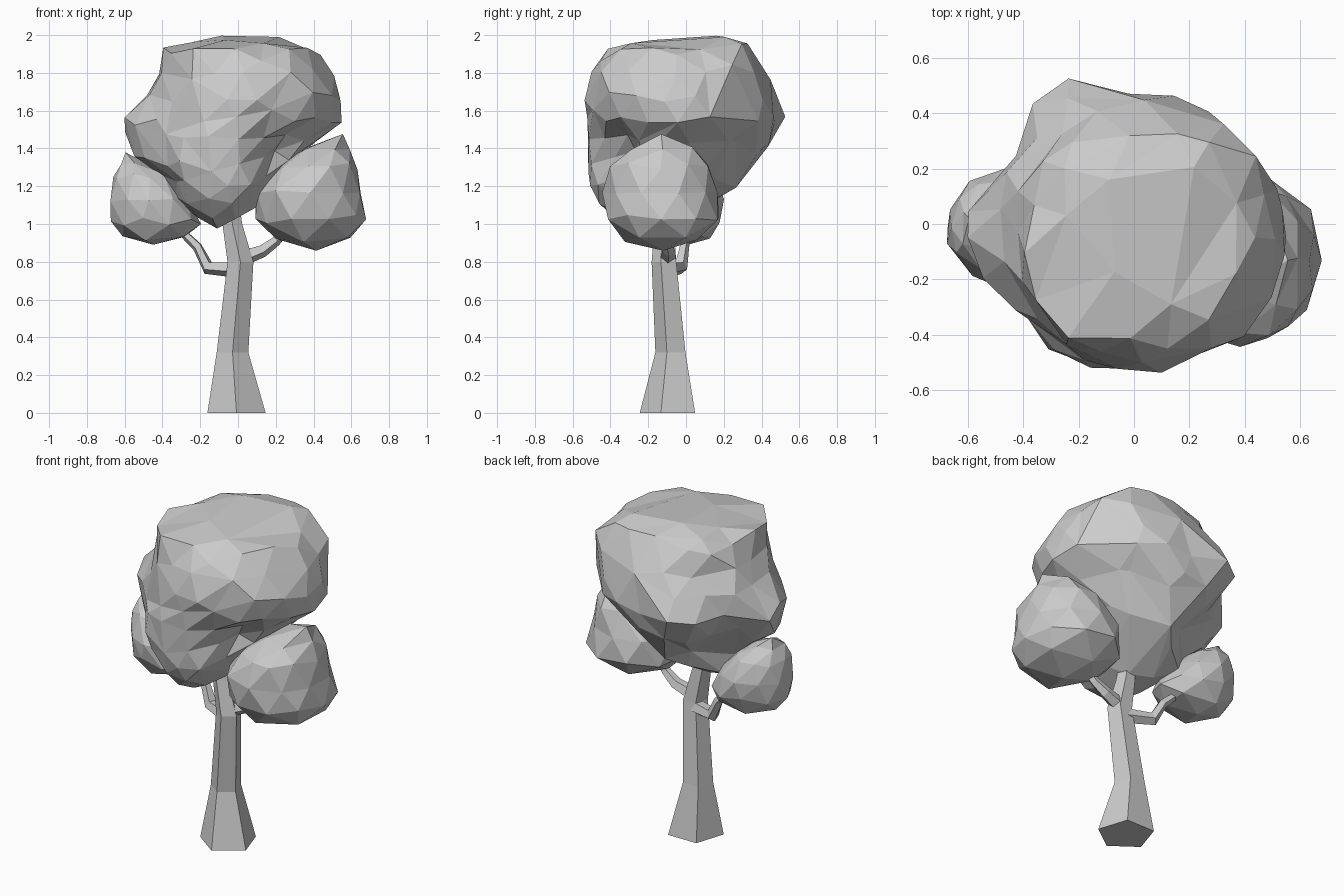
import bpy, bmesh, math, random
from mathutils import Vector

if "Cube" in bpy.data.objects:
    bpy.data.objects.remove(bpy.data.objects["Cube"])

random.seed(4)


def finish(bm, name):
    bmesh.ops.recalc_face_normals(bm, faces=bm.faces)
    me = bpy.data.meshes.new(name)
    bm.to_mesh(me)
    bm.free()
    ob = bpy.data.objects.new(name, me)
    bpy.context.collection.objects.link(ob)
    return ob


def limb(name, path, sides, level=False):
    """Faceted tapering tube along (x, y, z, radius) points."""
    bm = bmesh.new()
    pts = [Vector(p[:3]) for p in path]
    rings = []
    for i, p in enumerate(pts):
        t = pts[min(i + 1, len(pts) - 1)] - pts[max(i - 1, 0)]
        q = t.to_track_quat('Z', 'Y')
        ring = []
        for k in range(sides):
            a = math.tau * k / sides - math.pi / 2
            v = Vector((math.cos(a), math.sin(a), 0)) * path[i][3]
            ring.append(bm.verts.new(p + (v if level else q @ v)))
        rings.append(ring)
    for a, b in zip(rings, rings[1:]):
        for k in range(sides):
            j = (k + 1) % sides
            bm.faces.new((a[k], a[j], b[j], b[k]))
    bm.faces.new(rings[0])
    bm.faces.new(rings[-1])
    return finish(bm, name)


def foliage(name, rows, detail, jitter, keep, bumps=()):
    """Icosphere reshaped to stacked (z, xmin, xmax, ymin, ymax) sections."""
    bm = bmesh.new()
    bmesh.ops.create_icosphere(bm, subdivisions=detail, radius=1)
    for v in bm.verts:
        n = v.co.normalized()
        f = math.acos(max(-1, min(1, n.z))) / math.pi * (len(rows) - 1)
        i = min(int(f), len(rows) - 2)
        z, x0, x1, y0, y1 = (a + (b - a) * (f - i) for a, b in zip(rows[i], rows[i + 1]))
        a = math.atan2(n.y, n.x)
        v.co = ((x0 + x1) / 2 + (x1 - x0) / 2 * math.cos(a),
                (y0 + y1) / 2 + (y1 - y0) / 2 * math.sin(a), z)
        # local lumps and grooves: (centre, push, radius)
        for centre, push, radius in bumps:
            d = (v.co - Vector(centre)).length / radius
            v.co += Vector(push) * math.exp(-d * d)
        v.co += Vector([random.uniform(-jitter, jitter) for _ in range(3)])
        v.co.z = min(v.co.z, 2.0)
    ob = finish(bm, name)
    if keep < 1:
        ob.modifiers.new("irregular_facets", 'DECIMATE').ratio = keep
    return ob


# Five-sided trunk with flared foot
limb("trunk", [(-.008, -.083, 0, .162), (-.029, -.074, .32, .088),
               (.013, -.11, .8, .072), (-.03, -.11, 1.0, .055),
               (-.05, -.1, 1.2, .045)], 5, level=True)

# Side branches
limb("left_branch", [(.0, -.09, .76, .045), (-.16, -.03, .77, .038),
                     (-.215, -.01, .88, .027), (-.34, .01, 1.0, .02)], 5)
limb("right_branch", [(.02, -.1, .82, .045), (.13, -.09, .86, .036),
                      (.2, -.1, .91, .028), (.32, -.12, 1.05, .02)], 5)

# Main crown, with lumps and grooves
foliage("main_crown", [
    (1.99, .03, .03, .05, .05),
    (1.98, -.22, .23, -.22, .3),
    (1.91, -.40, .40, -.44, .37),
    (1.73, -.46, .54, -.52, .44),
    (1.55, -.58, .53, -.54, .47),
    (1.40, -.57, .36, -.535, .41),
    (1.22, -.37, .19, -.53, .3),
    (1.08, -.29, .08, -.46, .15),
    (0.98, -.1, -.1, -.25, -.25)], 3, .02, .72,
    [((-.25, .42, 1.58), (-.06, .09, 0), .15),     # back left lump
     ((-.47, .24, 1.42), (.08, -.07, 0), .15),     # hollow behind the left
     ((-.22, .24, 1.27), (.06, -.08, .03), .14),   # cleft under the back
     ((.22, -.4, 1.38), (-.05, .12, .03), .13),    # front right groove
     ((.34, .28, 1.85), (.04, .03, .03), .16),     # back right shoulder
     ((-.25, -.4, 1.92), (-.02, -.04, .03), .14),  # front left shoulder
     ((-.6, .02, 1.5), (-.03, 0, 0), .15),
     ((-.4, -.36, 1.5), (.05, .05, 0), .2)])       # flattened front left

# Smaller side clumps
foliage("right_clump", [
    (1.47, .55, .55, -.12, -.12),
    (1.41, .36, .59, -.3, .04),
    (1.31, .22, .64, -.41, .12),
    (1.17, .09, .67, -.44, .17),
    (1.02, .08, .69, -.43, .18),
    (0.91, .22, .62, -.32, .07),
    (0.87, .42, .42, -.12, -.12)], 2, .012, 1)
foliage("left_clump", [
    (1.37, -.60, -.60, .01, .01),
    (1.33, -.64, -.5, -.1, .09),
    (1.25, -.66, -.36, -.18, .16),
    (1.13, -.675, -.26, -.23, .2),
    (1.01, -.665, -.19, -.22, .19),
    (0.92, -.6, -.26, -.14, .13),
    (0.88, -.45, -.45, 0, 0)], 2, .012, 1)
